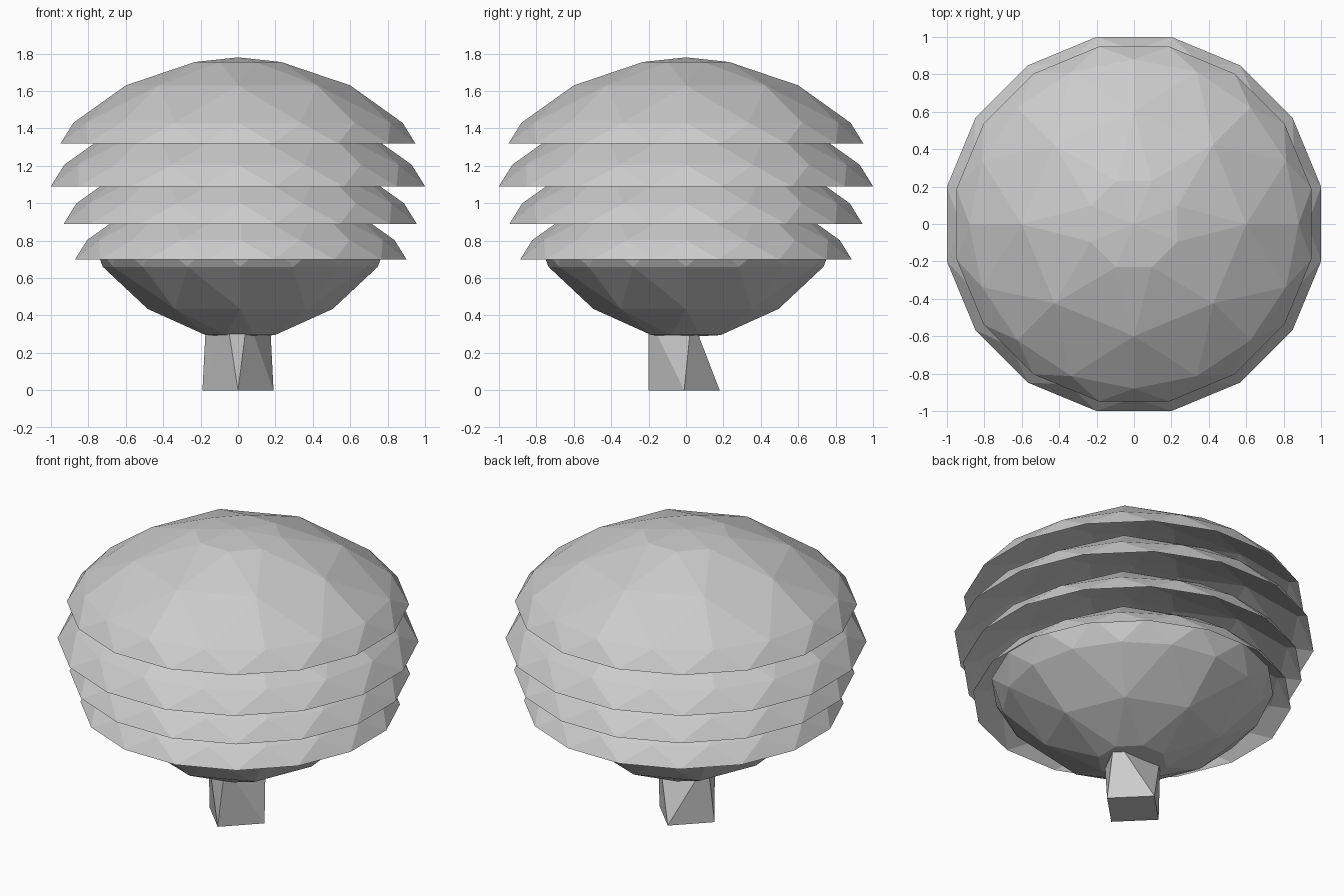
import bpy, bmesh
from math import sin, cos, pi

if "Cube" in bpy.data.objects:
    bpy.data.objects.remove(bpy.data.objects["Cube"])

mat = bpy.data.materials.new("plain_grey")
mat.diffuse_color = (0.6, 0.6, 0.6, 1)
mat.use_nodes = True
mat.node_tree.nodes["Principled BSDF"].inputs["Base Color"].default_value = mat.diffuse_color


def finish(name, bm):
    mesh = bpy.data.meshes.new(name)
    bm.to_mesh(mesh)
    bm.free()
    mesh.materials.append(mat)
    obj = bpy.data.objects.new(name, mesh)
    bpy.context.collection.objects.link(obj)
    return obj


# Open faceted cap: pole, two 8-sided rings, two 16-sided rings, staggered
def cap(name, cx, pole_z, rings):
    bm = bmesh.new()
    pole = bm.verts.new((cx, 0, pole_z))
    counts = (8, 8, 16, 16)
    offsets = (pi / 8, 0, 0, pi / 16)
    loops = []
    for (r, z), n, off in zip(rings, counts, offsets):
        loops.append([bm.verts.new((cx + r * cos(off + 2 * pi * i / n),
                                    r * sin(off + 2 * pi * i / n), z)) for i in range(n)])
    a, b, c, d = loops
    for i in range(8):
        j = (i + 1) % 8
        k, k1, k2 = 2 * i, 2 * i + 1, (2 * i + 2) % 16
        tris = [(pole, a[i], a[j]),
                (a[i], b[i], b[j]), (a[i], b[j], a[j]),
                (b[i], c[k], c[k1]), (b[i], c[k1], b[j]), (b[j], c[k1], c[k2])]
        for t in tris:
            bm.faces.new(t)
    for i in range(16):
        j = (i + 1) % 16
        bm.faces.new((c[i], d[i], c[j]))
        bm.faces.new((d[i], d[j], c[j]))
    # outward faces: the bowl is the same cap turned upside down
    if rings[-1][1] > pole_z:
        bmesh.ops.reverse_faces(bm, faces=bm.faces[:])
    return finish(name, bm)


# Stacked foliage tiers: name, rim height, scale, x shift
tiers = [("top_tier", 1.32, 1.0, 0), ("upper_tier", 1.09, 1.055, 0),
         ("middle_tier", 0.89, 0.995, 0.012), ("lower_tier", 0.70, 0.934, 0.015)]
for name, z, s, cx in tiers:
    cap(name, cx, z + 0.46 * s,
        [(0.25 * s, z + 0.435 * s), (0.6 * s, z + 0.31 * s),
         (0.88 * s, z + 0.11 * s), (0.967 * s, z)])

# Bowl-shaped underside
cap("foliage_underside", 0.012, 0.285,
    [(0.2, 0.295), (0.495, 0.435), (0.735, 0.66), (0.8, 0.79)])

# Trunk: square foot turned to a corner, tapering into an uneven top
bm = bmesh.new()
for p in [(0, -0.2, 0), (0.19, -0.01, 0), (0, 0.18, 0), (-0.19, -0.01, 0),
          (-0.06, -0.2, 0.39), (0.05, -0.2, 0.39), (0.17, 0.03, 0.39), (-0.17, 0.03, 0.39)]:
    bm.verts.new(p)
bmesh.ops.convex_hull(bm, input=bm.verts[:])
bmesh.ops.recalc_face_normals(bm, faces=bm.faces[:])
finish("trunk", bm)
